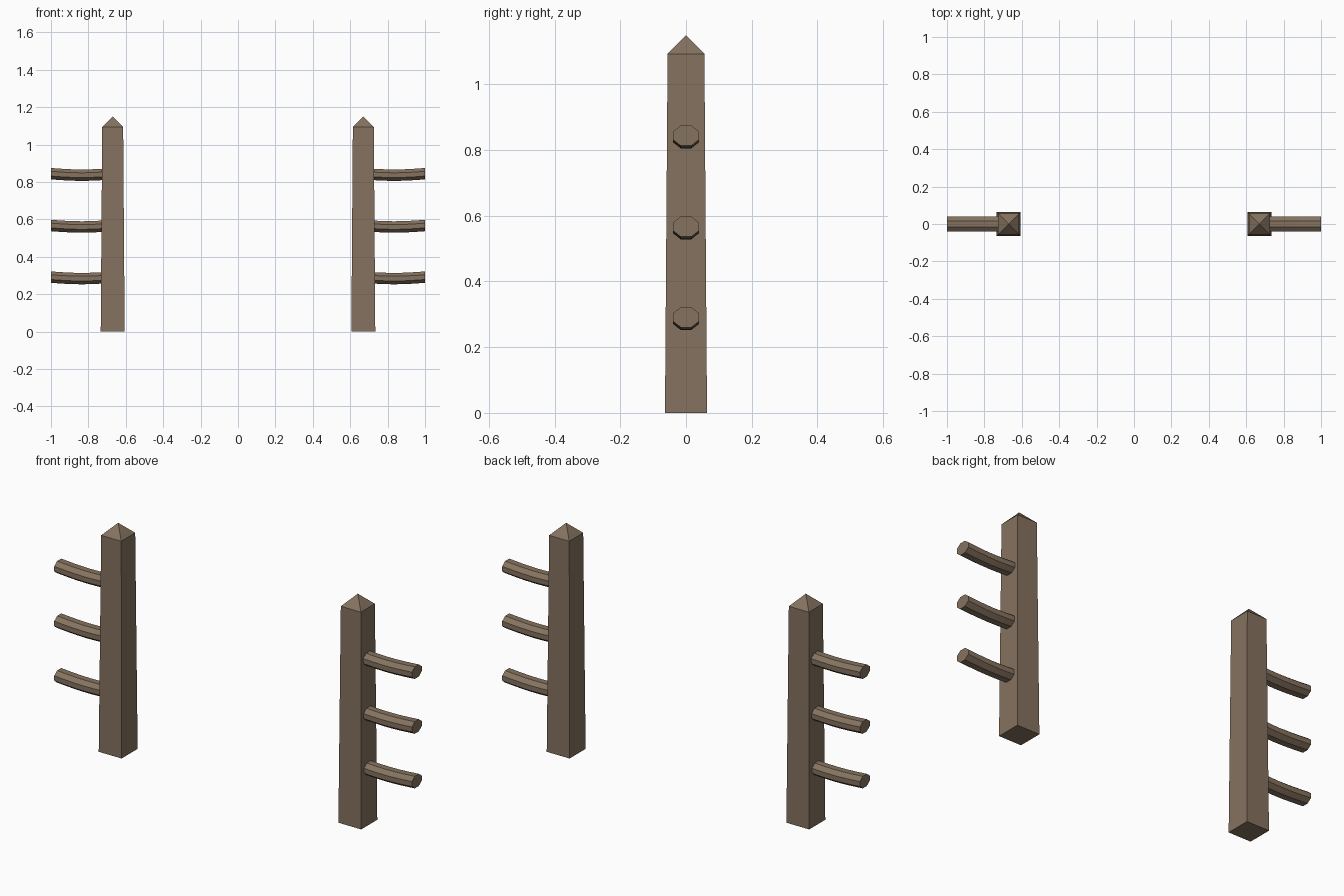
import bpy, bmesh, math

if "Cube" in bpy.data.objects:
    bpy.data.objects.remove(bpy.data.objects["Cube"])

wood = bpy.data.materials.new("weathered brown wood")
wood.diffuse_color = (0.235, 0.17, 0.115, 1)
wood.use_nodes = True
wood.node_tree.nodes["Principled BSDF"].inputs["Base Color"].default_value = wood.diffuse_color


def finish(bm, name):
    bmesh.ops.recalc_face_normals(bm, faces=bm.faces[:])
    me = bpy.data.meshes.new(name)
    bm.to_mesh(me)
    bm.free()
    me.materials.append(wood)
    ob = bpy.data.objects.new(name, me)
    bpy.context.collection.objects.link(ob)
    return ob


def post(name, x):
    # tapered square post with a pyramid point
    bm = bmesh.new()
    rings = []
    for z, h in ((0, 0.064), (1.093, 0.056)):
        rings.append([bm.verts.new((x + sx * h, sy * h, z))
                      for sx, sy in ((-1, -1), (1, -1), (1, 1), (-1, 1))])
    tip = bm.verts.new((x, 0, 1.15))
    bm.faces.new(rings[0])
    for i in range(4):
        j = (i + 1) % 4
        bm.faces.new((rings[0][i], rings[0][j], rings[1][j], rings[1][i]))
        bm.faces.new((rings[1][i], rings[1][j], tip))
    finish(bm, name)


def rail(name, side, z_end):
    # flattened octagonal rail, sagging slightly between its ends
    bm = bmesh.new()
    x0, x1, steps, sag = 0.67, 1.0, 6, 0.008
    rings = []
    for s in range(steps + 1):
        t = s / steps
        x = side * (x0 + (x1 - x0) * t)
        zc = z_end - sag * math.sin(math.pi * t)
        rings.append([bm.verts.new((x, 0.0425 * math.cos(a), zc + 0.033 * math.sin(a)))
                      for a in (math.pi / 8 + k * math.pi / 4 for k in range(8))])
    for a, b in zip(rings, rings[1:]):
        for i in range(8):
            j = (i + 1) % 8
            bm.faces.new((a[i], a[j], b[j], b[i]))
    bm.faces.new(rings[0])
    bm.faces.new(rings[-1])
    finish(bm, name)


for side, label in ((-1, "left"), (1, "right")):
    post(label + "_post", side * 0.67)
    for z, level in ((0.291, "lower"), (0.567, "middle"), (0.844, "upper")):
        rail(f"{label}_{level}_rail", side, z)
